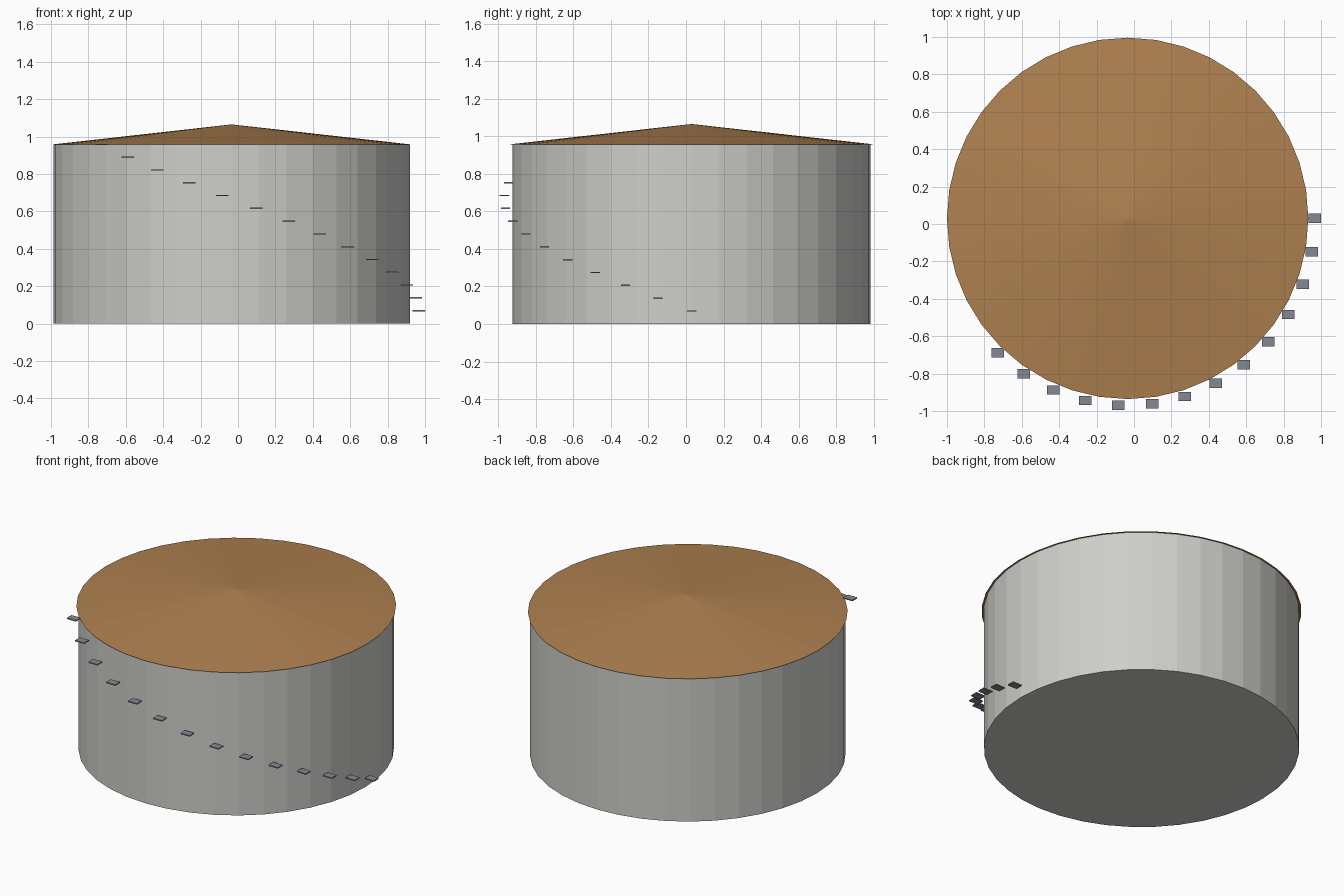
import bpy
import math

cube = bpy.data.objects.get("Cube")
if cube:
    bpy.data.objects.remove(cube, do_unlink=True)

CX, CY = -0.034, 0.03      # tank axis
WALL_H, ROOF_H = 0.957, 0.108
SIDES = 40
STEPS = 14


def make_material(name, rgb):
    mat = bpy.data.materials.new(name)
    mat.use_nodes = True
    color = (*rgb, 1.0)
    mat.diffuse_color = color
    bsdf = next(n for n in mat.node_tree.nodes if n.type == 'BSDF_PRINCIPLED')
    bsdf.inputs["Base Color"].default_value = color
    return mat


def finish(name, mat):
    obj = bpy.context.object
    obj.name = name
    obj.data.name = name
    obj.data.materials.append(mat)
    return obj


wall_mat = make_material("pale grey steel", (0.62, 0.62, 0.59))
roof_mat = make_material("rusty brown", (0.43, 0.22, 0.08))
step_mat = make_material("dark blue grey", (0.23, 0.25, 0.29))

# Tank wall with its floor
bpy.ops.mesh.primitive_cylinder_add(vertices=SIDES, radius=0.953, depth=WALL_H,
                                    location=(CX, CY, WALL_H / 2))
finish("tank_wall", wall_mat)

# Shallow conical roof with a slight overhang
bpy.ops.mesh.primitive_cone_add(vertices=SIDES, radius1=0.966, radius2=0, depth=ROOF_H,
                                location=(CX, CY, WALL_H + ROOF_H / 2))
finish("roof", roof_mat)

# Stair treads winding up around the front
for i in range(STEPS):
    angle = -0.18 * i
    bpy.ops.mesh.primitive_cube_add(size=1, location=(
        CX + math.cos(angle), CY + math.sin(angle), WALL_H * (i + 1) / STEPS + 0.001))
    tread = finish(f"stair_tread_{i + 1}", step_mat)
    tread.scale = (0.067, 0.05, 0.007)
